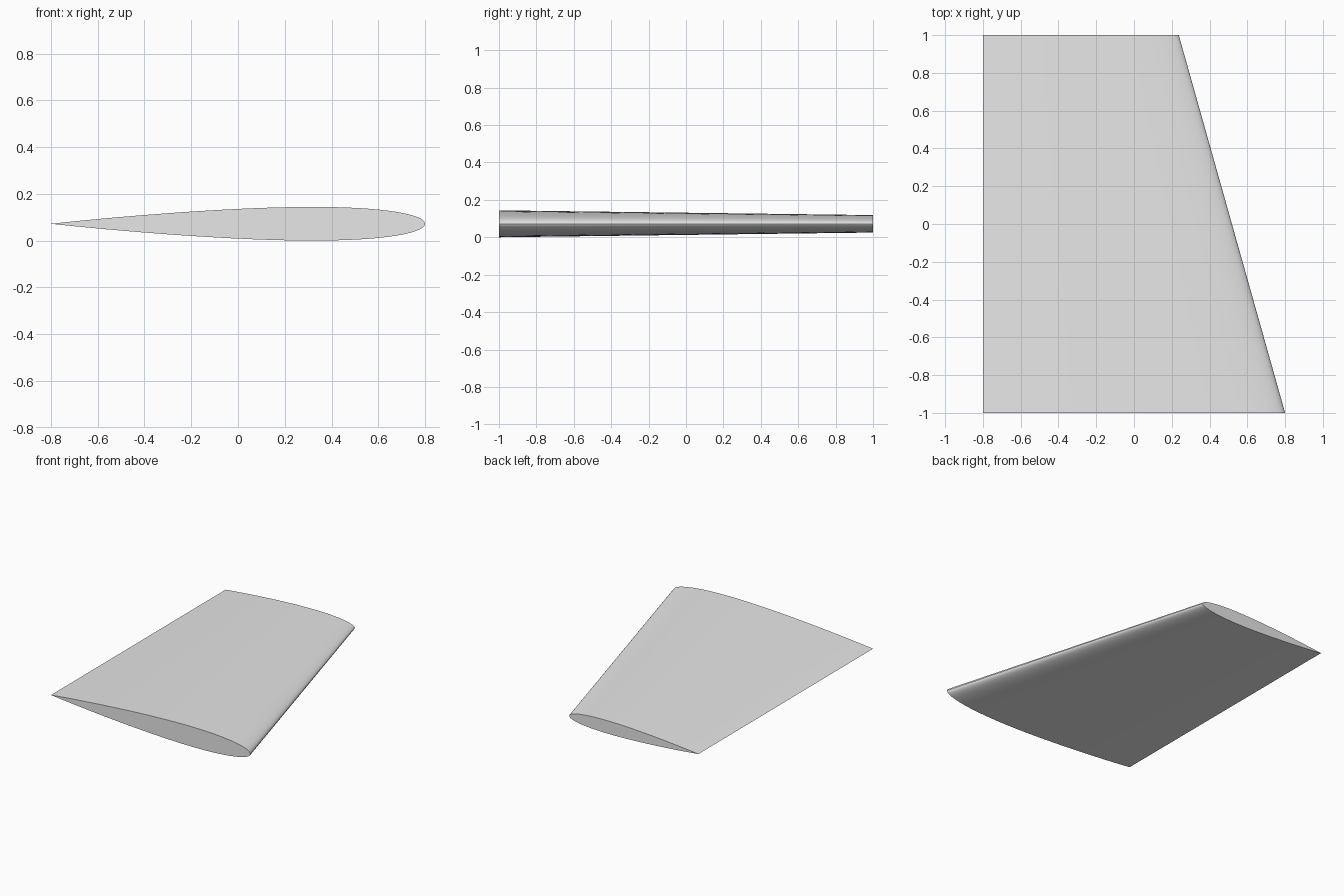
import bpy
import bmesh
import math

cube = bpy.data.objects.get("Cube")
if cube:
    bpy.data.objects.remove(cube, do_unlink=True)

TRAILING_X = -0.8
THICKNESS = 0.09
MID_Z = 0.072
STEPS = 40


def half_thickness(t):
    """Symmetric aerofoil half thickness at chord fraction t, closed at the tail."""
    return 5 * THICKNESS * (0.2969 * math.sqrt(t) - 0.126 * t - 0.3516 * t**2
                            + 0.2843 * t**3 - 0.1036 * t**4)


def section(bm, y, chord):
    """One closed aerofoil loop, tail to nose over the top and back below."""
    loop = []
    for i in range(2 * STEPS):
        angle = math.pi * i / STEPS
        t = (1 + math.cos(angle)) / 2
        side = 1 if i <= STEPS else -1
        x = TRAILING_X + chord * (1 - t)
        z = MID_Z + side * chord * half_thickness(t)
        loop.append(bm.verts.new((x, y, z)))
    return loop


# Plain grey surface
grey = bpy.data.materials.new("light_grey")
grey.use_nodes = True
colour = (0.8, 0.8, 0.8, 1)
grey.diffuse_color = colour
grey.node_tree.nodes["Principled BSDF"].inputs["Base Color"].default_value = colour

# Tapered wing: straight trailing edge, swept leading edge, flat end caps
bm = bmesh.new()
root = section(bm, -1, 1.6)
tip = section(bm, 1, 1.037)
for i in range(len(root)):
    j = (i + 1) % len(root)
    bm.faces.new((root[i], root[j], tip[j], tip[i]))
bm.faces.new(root)
bm.faces.new(tip)
bmesh.ops.recalc_face_normals(bm, faces=bm.faces)

mesh = bpy.data.meshes.new("wing")
bm.to_mesh(mesh)
bm.free()
mesh.materials.append(grey)
wing = bpy.data.objects.new("wing", mesh)
bpy.context.collection.objects.link(wing)

# Smooth skin with sharp tail and end edges
bpy.ops.object.select_all(action="DESELECT")
wing.select_set(True)
bpy.context.view_layer.objects.active = wing
bpy.ops.object.shade_smooth_by_angle(angle=math.radians(30))
